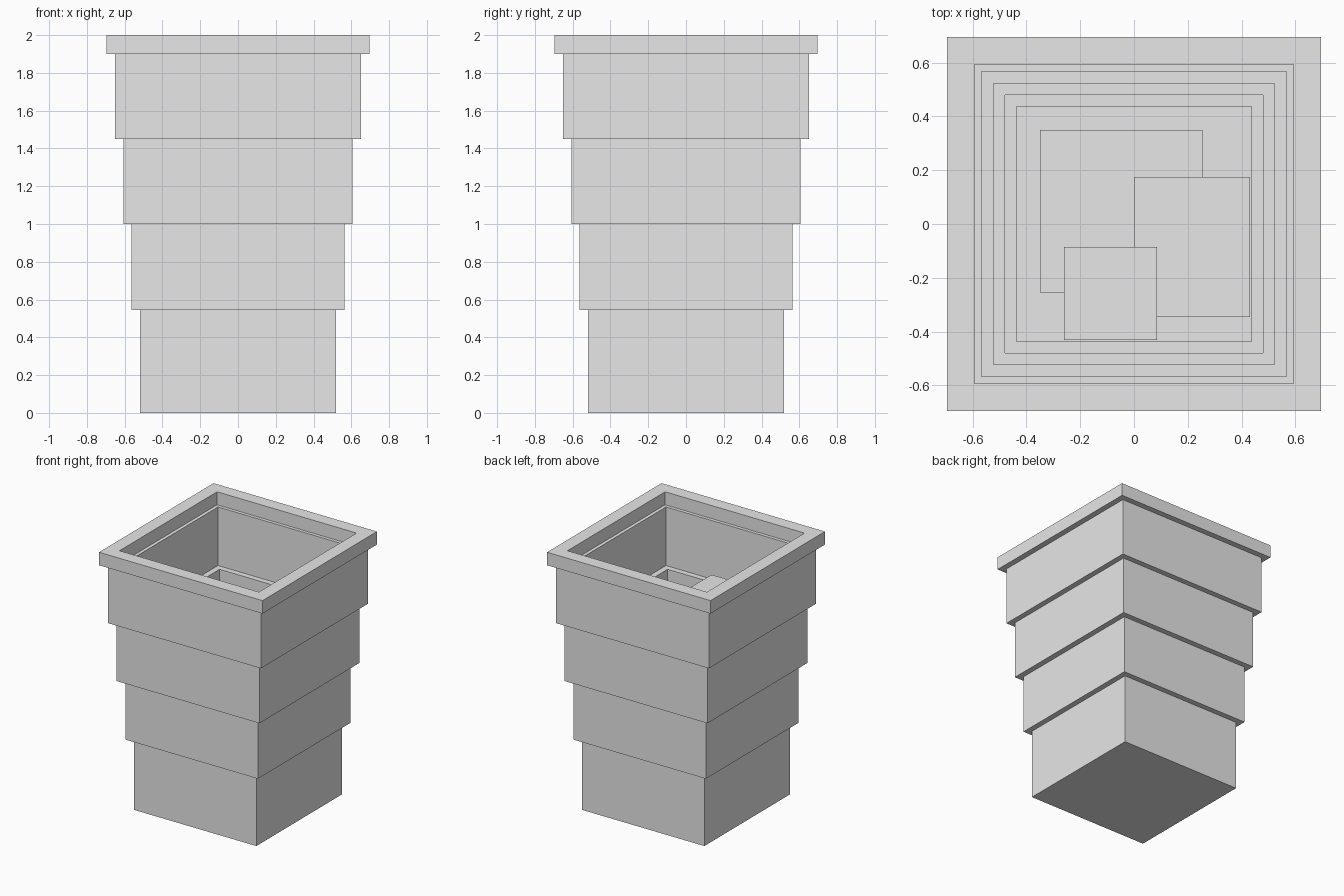
import bpy
import bmesh
from mathutils import Matrix, Vector

cube = bpy.data.objects.get("Cube")
if cube:
    bpy.data.objects.remove(cube, do_unlink=True)

grey = bpy.data.materials.new("light_grey")
grey.use_nodes = True
grey.diffuse_color = (0.8, 0.8, 0.8, 1)
grey.node_tree.nodes["Principled BSDF"].inputs["Base Color"].default_value = grey.diffuse_color


def finish(name, bm):
    bmesh.ops.recalc_face_normals(bm, faces=bm.faces)
    mesh = bpy.data.meshes.new(name)
    bm.to_mesh(mesh)
    bm.free()
    mesh.materials.append(grey)
    obj = bpy.data.objects.new(name, mesh)
    bpy.context.collection.objects.link(obj)
    return obj


def square_vessel(name, profile):
    """Skin square rings (half width, height), closing both ends."""
    bm = bmesh.new()
    corners = ((-1, -1), (1, -1), (1, 1), (-1, 1))
    rings = [[bm.verts.new((h * x, h * y, z)) for x, y in corners]
             for h, z in profile]
    for a, b in zip(rings, rings[1:]):
        for i in range(4):
            j = (i + 1) % 4
            bm.faces.new((a[i], a[j], b[j], b[i]))
    bm.faces.new(rings[0])
    bm.faces.new(rings[-1])
    return finish(name, bm)


def box(name, low, high):
    low, high = Vector(low), Vector(high)
    bm = bmesh.new()
    bmesh.ops.create_cube(bm, size=1, matrix=Matrix.Translation((low + high) / 2)
                          @ Matrix.Diagonal((*(high - low), 1)))
    return finish(name, bm)


# Stepped hollow bin: tiers of outer half width, inner half width, base height
tiers = [(0.52, 0.437, 0), (0.563, 0.48, 0.545), (0.607, 0.523, 1.0),
         (0.65, 0.567, 1.45), (0.695, 0.593, 1.9)]
tops = [t[2] for t in tiers[1:]] + [2.0]
floor = 0.087

outside, inside = [], []
for (outer, inner, base), top in zip(tiers, tops):
    outside += [(outer, base), (outer, top)]
    inside += [(inner, max(base, floor)), (inner, top)]
square_vessel("stepped_bin", outside + inside[::-1])

# Boxes stacked inside the bin
box("large_box", (-0.35, -0.255, floor), (0.255, 0.35, 0.69))
box("middle_box", (0, -0.345, 0.69), (0.432, 0.175, 1.21))
box("small_box", (-0.26, -0.432, 1.21), (0.085, -0.085, 1.56))
